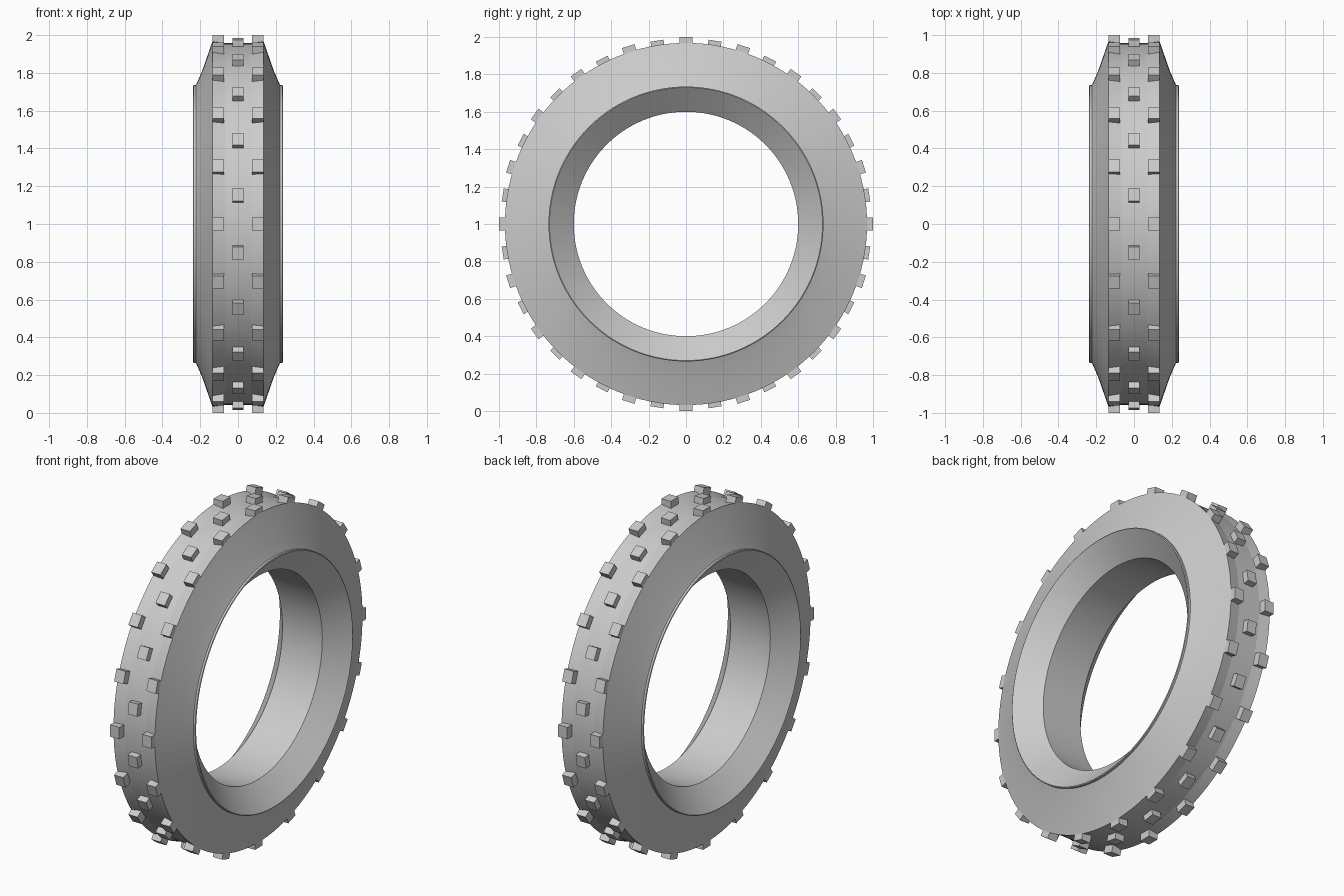
import bpy, bmesh, math
from mathutils import Matrix, Vector

cube = bpy.data.objects.get("Cube")
if cube:
    bpy.data.objects.remove(cube, do_unlink=True)

SEGMENTS = 128
LUGS = 20
AXLE = Vector((0, 0, 1))

rubber = bpy.data.materials.new("grey rubber")
rubber.use_nodes = True
rubber.diffuse_color = (0.6, 0.6, 0.6, 1)
rubber.node_tree.nodes["Principled BSDF"].inputs["Base Color"].default_value = rubber.diffuse_color


def finish(bm, name):
    bmesh.ops.recalc_face_normals(bm, faces=bm.faces)
    mesh = bpy.data.meshes.new(name)
    bm.to_mesh(mesh)
    bm.free()
    mesh.materials.append(rubber)
    obj = bpy.data.objects.new(name, mesh)
    bpy.context.collection.objects.link(obj)
    return obj


# Tyre body: half profile (x, radius) from bore to crown, mirrored and lathed
half = [(0.13, 0.60), (0.238, 0.73), (0.235, 0.735), (0.223, 0.735),
        (0.19, 0.81), (0.135, 0.968), (0.07, 0.957)]
profile = half + [(-x, r) for x, r in reversed(half)]
bm = bmesh.new()
rings = []
for i in range(SEGMENTS):
    a = math.tau * i / SEGMENTS
    rings.append([bm.verts.new((x, r * math.cos(a), 1 + r * math.sin(a)))
                  for x, r in profile])
for i, ring in enumerate(rings):
    following = rings[(i + 1) % SEGMENTS]
    for j in range(len(profile)):
        k = (j + 1) % len(profile)
        bm.faces.new((ring[j], ring[k], following[k], following[j]))
tyre = finish(bm, "tyre_body")


# Tread lugs: a ring of small blocks sunk into the crown
def lug_ring(name, x, top, offset):
    bm = bmesh.new()
    depth = 0.07
    for i in range(LUGS):
        turn = Matrix.Rotation(math.tau * (i + offset) / LUGS, 4, 'X')
        place = Matrix.Translation((x, 0, top - depth / 2))
        size = Matrix.Diagonal((0.06, 0.07, depth, 1))
        bmesh.ops.create_cube(bm, size=1, matrix=Matrix.Translation(AXLE) @ turn @ place @ size)
    return finish(bm, name)


lug_ring("left_lugs", 0.105, 1.0, 0)
lug_ring("right_lugs", -0.105, 1.0, 0)
lug_ring("center_lugs", 0, 0.992, 0.5)

# Soft shading along the tyre, with its rims and shoulders kept crisp
bpy.ops.object.select_all(action='DESELECT')
tyre.select_set(True)
bpy.context.view_layer.objects.active = tyre
bpy.ops.object.shade_smooth_by_angle(angle=math.radians(8))
